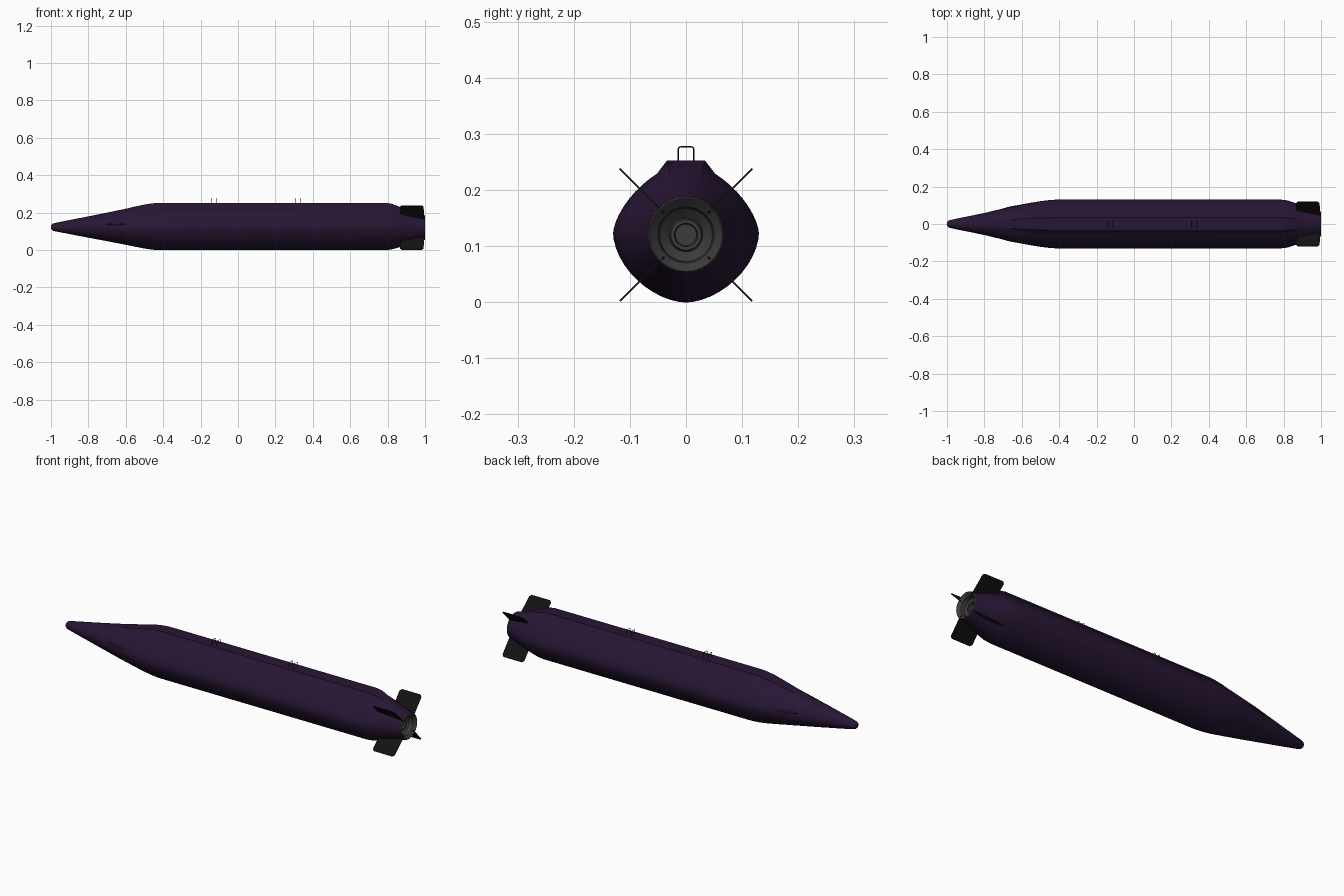
import bpy, bmesh, math
from mathutils import Vector, Matrix

if "Cube" in bpy.data.objects:
    bpy.data.objects.remove(bpy.data.objects["Cube"])

def material(name, rgb):
    m = bpy.data.materials.new(name)
    m.diffuse_color = (*rgb, 1)
    m.use_nodes = True
    m.node_tree.nodes["Principled BSDF"].inputs["Base Color"].default_value = m.diffuse_color
    return m

PURPLE = material("dark_purple", (0.02, 0.008, 0.034))
BLACK = material("near_black", (0.006, 0.006, 0.006))
GREY = material("nozzle_grey", (0.045, 0.045, 0.045))

def finish(name, bm, mat, smooth=True):
    bmesh.ops.recalc_face_normals(bm, faces=bm.faces)
    me = bpy.data.meshes.new(name)
    bm.to_mesh(me)
    bm.free()
    me.materials.append(mat)
    ob = bpy.data.objects.new(name, me)
    bpy.context.collection.objects.link(ob)
    if smooth:
        bpy.ops.object.select_all(action='DESELECT')
        ob.select_set(True)
        bpy.context.view_layer.objects.active = ob
        bpy.ops.object.shade_smooth_by_angle(angle=math.radians(30))
    return ob

def loft(bm, rings, cap_start=False, cap_end=False):
    loops = [[bm.verts.new(p) for p in ring] for ring in rings]
    n = len(loops[0])
    for a, b in zip(loops, loops[1:]):
        for i in range(n):
            j = (i + 1) % n
            bm.faces.new((a[i], a[j], b[j], b[i]))
    if cap_start:
        bm.faces.new(loops[0])
    if cap_end:
        bm.faces.new(loops[-1])

# Unit cross-section: rounded hull with a flat raised spine on top
def section():
    half = []
    for i in range(13):
        a = math.radians(-90 + 7.5 * i)
        half.append((max(math.cos(a), 0) ** (2 / 1.75), -abs(math.sin(a)) ** (2 / 1.75) * 0.98))
    for i in range(1, 10):
        a = math.radians(61 * i / 9)
        half.append((math.cos(a) ** (2 / 1.57), math.sin(a) ** (2 / 1.57)))
    half += [(0.26, 1.03), (0.0, 1.03)]
    return half + [(-y, z) for y, z in half[-2:0:-1]]

SECTION = section()

def hull_ring(x, ry, rz, t, cz):
    ring = []
    for y, z in SECTION:
        c = Vector((y, z)).normalized()
        p = c.lerp(Vector((y, z)), t)
        ring.append((x, p.x * ry, cz + p.y * rz))
    return ring

# Hull: x, half width, half height, blend from circle to full section, centre height
stations = [
    (-1.0, .006, .006, 0, .123), (-.997, .013, .013, 0, .123), (-.99, .019, .019, 0, .123),
    (-.975, .023, .023, 0, .123), (-.8, .059, .057, .2, .123), (-.7, .083, .076, .45, .123),
    (-.65, .095, .086, .6, .123), (-.6, .105, .096, .75, .123), (-.55, .114, .107, .9, .123),
    (-.5, .122, .117, 1, .123), (-.46, .127, .123, 1, .123), (-.42, .13, .126, 1, .123),
    (.79, .13, .126, 1, .123), (.82, .126, .122, .9, .123), (.86, .113, .109, .6, .122),
    (.9, .097, .096, .3, .121), (.95, .08, .08, .1, .12), (.997, .067, .067, 0, .12)]
bm = bmesh.new()
loft(bm, [hull_ring(*s) for s in stations], cap_start=True)
finish("hull", bm, PURPLE)

# Concave exhaust nozzle
profile = [(.997, .067), (1.0, .065), (.985, .05), (.965, .047), (.95, .03),
           (.965, .027), (.965, .021), (.955, .019)]
bm = bmesh.new()
loft(bm, [[(x, r * math.cos(a), .12 + r * math.sin(a))
           for a in (math.tau * i / 40 for i in range(40))] for x, r in profile], cap_end=True)
finish("nozzle", bm, GREY)

# Four tail fins in an X layout
FIN = [(.872, .055), (.866, .157), (.876, .167), (.982, .167), (.992, .157), (.997, .055)]
for k in range(4):
    bm = bmesh.new()
    rot = Matrix.Rotation(math.radians(45 + 90 * k), 4, 'X')
    rings = [[Vector((0, 0, .12)) + rot @ Vector((x, s * .0018, r)) for x, r in FIN] for s in (-1, 1)]
    loft(bm, rings, True, True)
    finish(f"tail_fin_{k + 1}", bm, BLACK, smooth=False)

# Slim strakes on both sides of the nose
for side in (-1, 1):
    bm = bmesh.new()
    bmesh.ops.create_uvsphere(bm, u_segments=20, v_segments=10, radius=1)
    bm.transform(Matrix.Translation((-.65, side * .09, .139)) @ Matrix.Rotation(side * .2, 4, 'Z')
                 @ Matrix.Diagonal((.06, .006, .006, 1)))
    finish("nose_strake_" + ("left" if side < 0 else "right"), bm, PURPLE)

# Suspension lugs: two pairs of thin hoops on the spine
def hoop(name, x):
    cu = bpy.data.curves.new(name, 'CURVE')
    cu.dimensions = '3D'
    cu.bevel_depth = .0012
    cu.bevel_resolution = 2
    right = [(.014, .248)] + [(.009 + .005 * math.cos(a), .272 + .005 * math.sin(a))
                              for a in (math.radians(d) for d in range(0, 91, 18))]
    pts = right + [(-y, z) for y, z in reversed(right)]
    sp = cu.splines.new('POLY')
    sp.points.add(len(pts) - 1)
    for p, (y, z) in zip(sp.points, pts):
        p.co = (x, y, z, 1)
    cu.materials.append(BLACK)
    bpy.context.collection.objects.link(bpy.data.objects.new(name, cu))

for pair, cx in (("front", -.127), ("rear", .322)):
    for i, dx in enumerate((-.014, .014)):
        hoop(f"{pair}_lug_{i + 1}", cx + dx)
